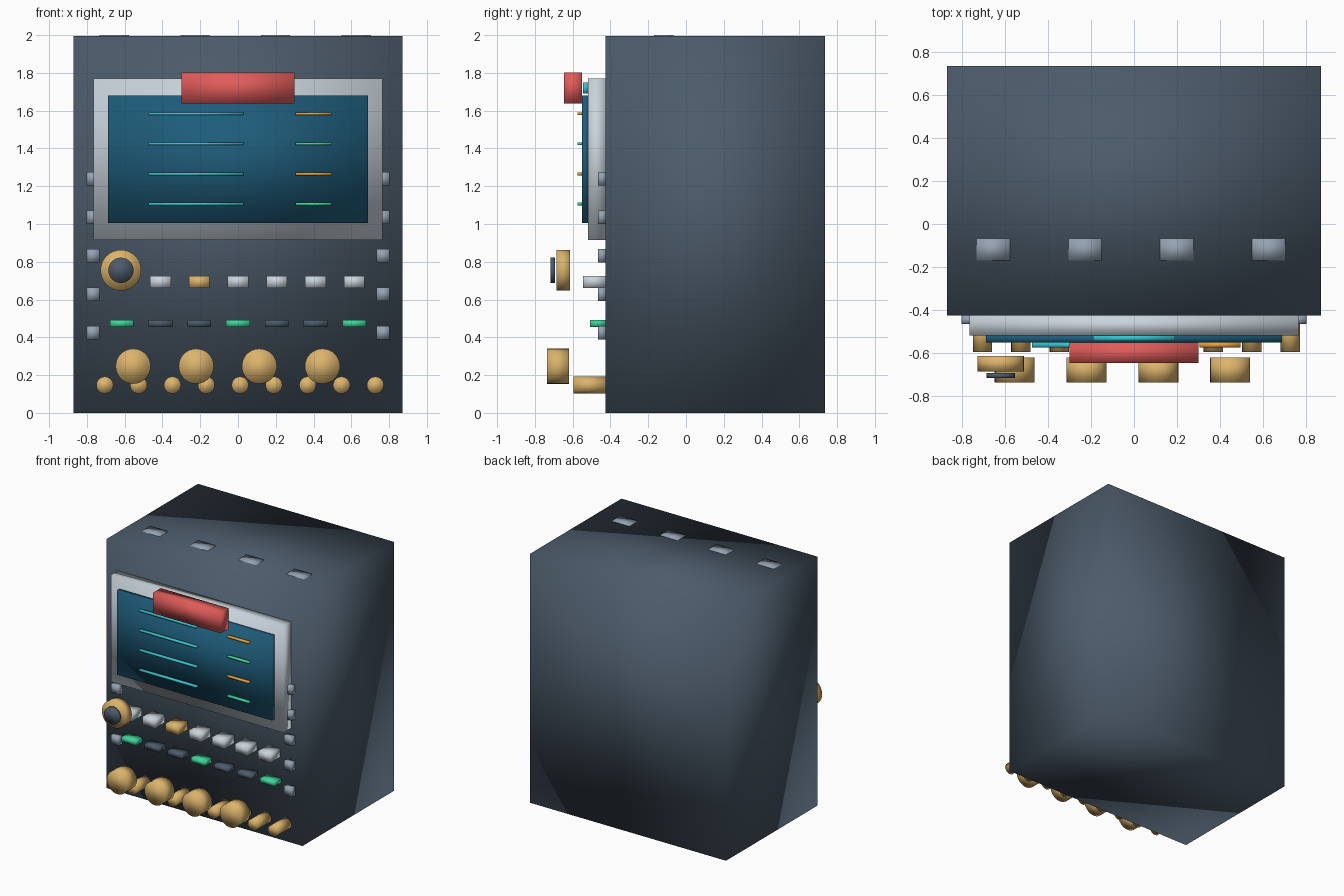
import bpy, bmesh
from math import radians
from mathutils import Matrix

if "Cube" in bpy.data.objects:
    bpy.data.objects.remove(bpy.data.objects["Cube"])


def material(name, rgb):
    """Flat material from 0-255 screen colour, stored linear."""
    lin = [(c / 255 / 12.92) if c < 11 else ((c / 255 + 0.055) / 1.055) ** 2.4 for c in rgb]
    m = bpy.data.materials.new(name)
    m.use_nodes = True
    m.diffuse_color = (*lin, 1)
    m.node_tree.nodes["Principled BSDF"].inputs["Base Color"].default_value = (*lin, 1)
    return m


slate = material("slate", (76, 91, 106))
silver = material("silver", (202, 212, 220))
steel = material("steel", (148, 162, 178))
glass = material("screen_blue", (30, 92, 122))
red = material("red", (224, 92, 90))
gold = material("gold", (220, 180, 108))
cyan = material("cyan", (56, 196, 208))
green = material("green", (64, 212, 155))
orange = material("orange", (232, 164, 62))


def finish(name, bm, mat):
    mesh = bpy.data.meshes.new(name)
    bm.to_mesh(mesh)
    bm.free()
    mesh.materials.append(mat)
    # soft normals across every edge, boxes included
    mesh.polygons.foreach_set("use_smooth", [True] * len(mesh.polygons))
    ob = bpy.data.objects.new(name, mesh)
    bpy.context.collection.objects.link(ob)
    return ob


def box(name, mat, x, y, z):
    """Box from (min, max) ranges on each axis."""
    bm = bmesh.new()
    spans = (x, y, z)
    centre = Matrix.Translation([(a + b) / 2 for a, b in spans])
    bmesh.ops.create_cube(bm, size=1, matrix=centre @ Matrix.Diagonal([b - a for a, b in spans] + [1]))
    return finish(name, bm, mat)


def around(c, size):
    return (c - size / 2, c + size / 2)


def knob(name, mat, x, z, radius, y, sides=32):
    """Cylinder pointing at the front."""
    bm = bmesh.new()
    place = Matrix.Translation((x, sum(y) / 2, z)) @ Matrix.Rotation(radians(90), 4, 'X')
    bmesh.ops.create_cone(bm, cap_ends=True, segments=sides, radius1=radius,
                          radius2=radius, depth=y[1] - y[0], matrix=place)
    return finish(name, bm, mat)


FRONT = -0.425

# Cabinet and roof vents
box("cabinet", slate, (-0.87, 0.87), (FRONT, 0.735), (0, 1.995))
for i in range(4):
    box(f"roof_vent_{i + 1}", steel, around(-0.655 + 0.427 * i, 0.155), (-0.17, -0.067), (1.96, 2))

# Screen, its frame and the header block
box("screen_frame", silver, (-0.766, 0.766), (-0.518, FRONT), (0.915, 1.77))
box("screen", glass, (-0.688, 0.688), (-0.551, -0.518), (1.005, 1.68))
box("header_light", cyan, (-0.19, 0.19), (-0.545, -0.518), (1.69, 1.75))
box("header_block", red, (-0.3, 0.3), (-0.647, -0.551), (1.637, 1.803))

# Readout lines on the screen
for i in range(4):
    z = around(1.583 - 0.159 * i, 0.014)
    box(f"readout_line_{i + 1}", cyan, (-0.475, 0.03), (-0.574, -0.551), z)
    box(f"readout_value_{i + 1}", green if i % 2 else orange, (0.305, 0.495), (-0.574, -0.551), z)

# Bolts down both edges
for side, label in ((1, "left"), (-1, "right")):
    for i in range(5):
        box(f"{label}_bolt_{i + 1}", steel, around(0.768 * side, 0.07),
            (-0.465, FRONT), around(0.424 + 0.204 * i, 0.07))

# Dial
knob("dial", gold, -0.62, 0.755, 0.108, (-0.685, -0.613))
knob("dial_cap", slate, -0.62, 0.755, 0.067, (-0.717, -0.693))

# Button row and indicator row
for i in range(7):
    x = -0.615 + 0.205 * i
    box(f"button_{i + 1}", gold if i == 2 else silver, around(x, 0.11), (-0.545, FRONT), (0.66, 0.726))
    box(f"indicator_{i + 1}", slate if i % 3 else green, around(x, 0.125), (-0.508, FRONT), (0.455, 0.492))

# Large knobs and the row of jacks
for i in range(4):
    knob(f"large_knob_{i + 1}", gold, -0.555 + 0.334 * i, 0.247, 0.093, (-0.737, -0.62))
for i in range(9):
    knob(f"jack_{i + 1}", gold, -0.705 + 0.179 * i, 0.147, 0.045, (-0.595, FRONT), 24)
